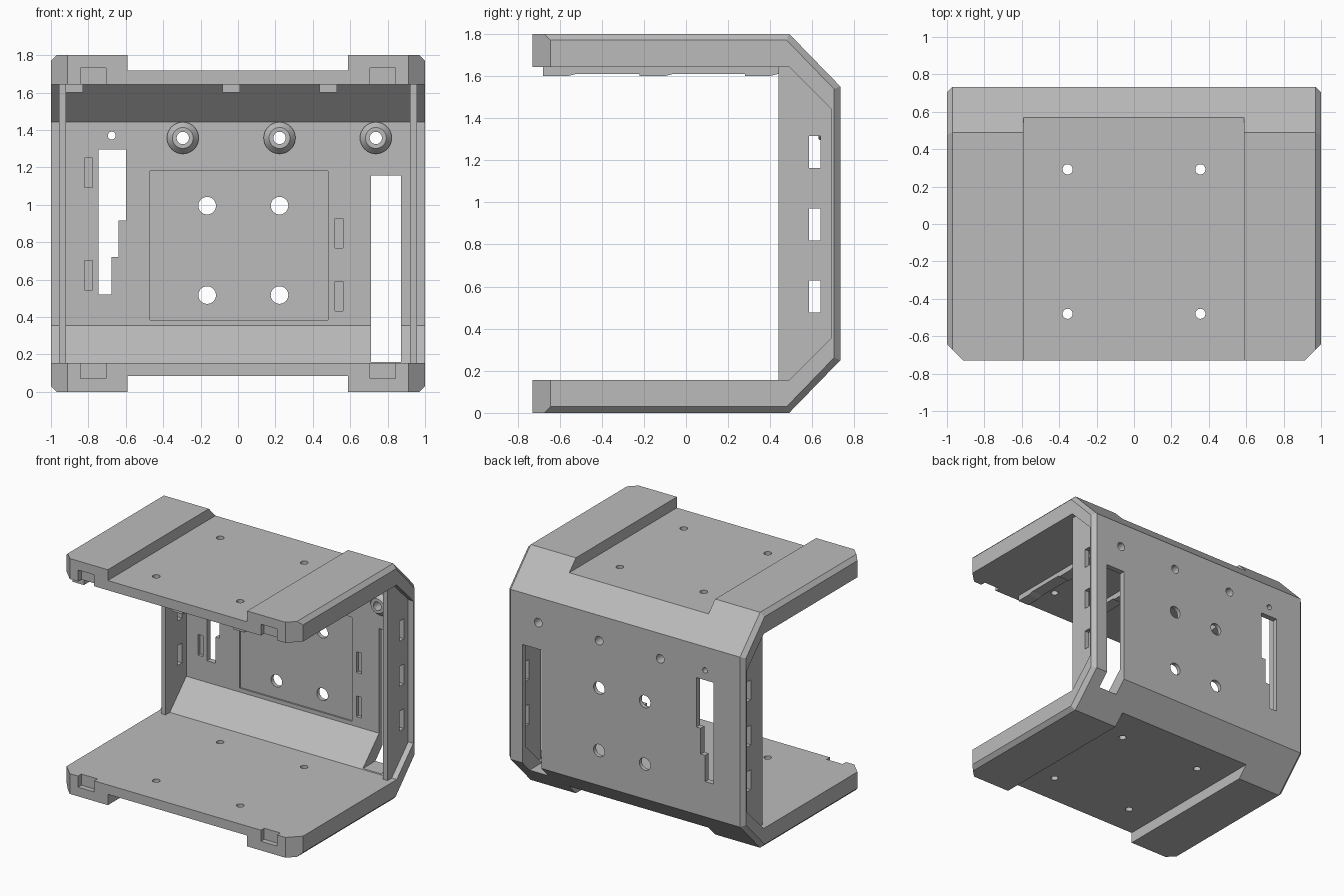
import bpy, bmesh, math
from mathutils import Matrix, Vector

cube = bpy.data.objects.get("Cube")
if cube:
    bpy.data.objects.remove(cube, do_unlink=True)

grey = bpy.data.materials.new("plain grey")
grey.use_nodes = True
COLOUR = (0.5, 0.5, 0.5, 1)
grey.diffuse_color = COLOUR
grey.node_tree.nodes["Principled BSDF"].inputs["Base Color"].default_value = COLOUR


def make(name, bm):
    bmesh.ops.recalc_face_normals(bm, faces=bm.faces)
    mesh = bpy.data.meshes.new(name)
    bm.to_mesh(mesh)
    bm.free()
    mesh.materials.append(grey)
    obj = bpy.data.objects.new(name, mesh)
    bpy.context.collection.objects.link(obj)
    return obj


def loft(bm, rings):
    """Bridge closed rings of points and cap both ends."""
    loops = [[bm.verts.new(p) for p in ring] for ring in rings]
    n = len(loops[0])
    for a, b in zip(loops, loops[1:]):
        for i in range(n):
            j = (i + 1) % n
            bm.faces.new((a[i], a[j], b[j], b[i]))
    bm.faces.new(loops[0])
    bm.faces.new(loops[-1])


def box(bm, x0, x1, y0, y1, z0, z1):
    ring = [(x0, y0), (x1, y0), (x1, y1), (x0, y1)]
    loft(bm, [[(x, y, z) for x, y in ring] for z in (z0, z1)])


def rod(bm, centre, radius, length, axis):
    turn = Matrix.Rotation(math.pi / 2, 4, "X") if axis == "Y" else Matrix()
    bmesh.ops.create_cone(bm, cap_ends=True, segments=32, radius1=radius,
                          radius2=radius, depth=length,
                          matrix=Matrix.Translation(centre) @ turn)


def cut(target, bm):
    cutter = make("cutter", bm)
    cutter.hide_render = True
    mod = target.modifiers.new("cut", "BOOLEAN")
    mod.operation, mod.solver, mod.object = "DIFFERENCE", "EXACT", cutter
    bpy.context.view_layer.objects.active = target
    bpy.ops.object.modifier_apply(modifier=mod.name)
    bpy.data.objects.remove(cutter, do_unlink=True)


def smooth(obj):
    bpy.ops.object.select_all(action="DESELECT")
    obj.select_set(True)
    bpy.context.view_layer.objects.active = obj
    bpy.ops.object.shade_smooth_by_angle(angle=math.radians(25))


# C-shaped shell with bevelled outer side edges
H, FRONT, BACK, WALL = 1.8, -0.73, 0.733, 0.69
LOW, HIGH = 0.155, 1.643


def section(x, inset):
    lower = [(FRONT, inset), (0.49 - inset * 0.4, inset),
             (BACK - inset, 0.25 + inset * 0.4)]
    inner = [(WALL, HIGH - 0.2), (0.49, HIGH), (FRONT, HIGH)]
    outer = lower + [(y, H - z) for y, z in reversed(lower)]
    inside = inner[::-1] + [(y, LOW + HIGH - z) for y, z in inner]
    return [(x, y, z) for y, z in outer + inside]


bm = bmesh.new()
loft(bm, [section(-1, 0.03), section(-0.97, 0), section(0.97, 0), section(1, 0.03)])
shell = make("shell", bm)

# Plate recesses, corner chamfers, front pockets and wall pockets
bm = bmesh.new()
box(bm, -0.59, 0.588, -1, 1, 1.717, 2)
box(bm, -0.59, 0.588, -1, 1, -0.2, 0.083)
for s in (-1, 1):
    tri = [(s * 0.81, -0.83), (s * 1.1, -0.83), (s * 1.1, -0.545)]
    loft(bm, [[(x, y, z) for x, y in tri] for z in (-0.1, 1.9)])
    a, b = sorted((s * 0.705, s * 0.842))
    box(bm, a, b, -0.8, -0.69, 0.07, 0.2)
    box(bm, a, b, -0.8, -0.69, 1.6, 1.73)
box(bm, -0.47, 0.48, 0.6, WALL + 0.012, 0.385, 1.18)
for x, z in ((-0.8, 1.17), (-0.8, 0.622), (0.54, 0.848), (0.54, 0.51)):
    box(bm, x - 0.021, x + 0.021, 0.6, WALL + 0.025, z - 0.079, z + 0.079)
cut(shell, bm)

# Through holes and cable openings
bm = bmesh.new()
for x in (-0.355, 0.355):
    for y in (-0.48, 0.292):
        rod(bm, (x, y, 0.9), 0.027, 2.4, "Z")
for x in (-0.165, 0.222):
    for z in (0.517, 0.995):
        rod(bm, (x, 0.7, z), 0.047, 0.3, "Y")
BOSSES = [-0.295, 0.222, 0.737]
for x in BOSSES:
    rod(bm, (x, 0.7, 1.357), 0.033, 0.3, "Y")
rod(bm, (-0.675, 0.7, 1.37), 0.021, 0.3, "Y")
box(bm, 0.71, 0.872, 0.47, 0.9, 0.16, 1.155)
steps = [(-0.745, 1.295), (-0.6, 1.295), (-0.6, 0.917), (-0.638, 0.917),
         (-0.638, 0.72), (-0.675, 0.72), (-0.675, 0.52), (-0.745, 0.52)]
loft(bm, [[(x, y, z) for x, z in steps] for y in (0.5, 0.9)])
cut(shell, bm)
smooth(shell)

# Side flanges with three windows each
for s, name in ((1, "left_flange"), (-1, "right_flange")):
    x0, x1 = sorted((s * 0.92, s * 0.957))
    outline = [(0.44, LOW - 0.01), (0.49, LOW - 0.01), (WALL + 0.01, 0.345),
               (WALL + 0.01, 1.453), (0.49, HIGH + 0.01), (0.44, HIGH + 0.01)]
    bm = bmesh.new()
    loft(bm, [[(x, y, z) for y, z in outline] for x in (x0, x1)])
    flange = make(name, bm)
    bm = bmesh.new()
    for z in (0.553, 0.895, 1.24):
        box(bm, x0 - 0.1, x1 + 0.1, 0.584, 0.638, z - 0.076, z + 0.076)
    cut(flange, bm)

# Tapered screw bosses on the back wall
for i, x in enumerate(BOSSES):
    bm = bmesh.new()
    rings = []
    for r, y in ((0.033, WALL + 0.003), (0.085, WALL + 0.003), (0.085, WALL - 0.025),
                 (0.056, WALL - 0.06), (0.033, WALL - 0.06)):
        rings.append([bm.verts.new((x + r * math.cos(k * math.tau / 32), y,
                                    1.357 + r * math.sin(k * math.tau / 32)))
                      for k in range(32)])
    for a, b in zip(rings, rings[1:] + rings[:1]):
        for k in range(32):
            j = (k + 1) % 32
            bm.faces.new((a[k], a[j], b[j], b[k]))
    smooth(make(f"screw_boss_{i + 1}", bm))

# Rails under the top plate, each with thicker tapered pads
for i, x in enumerate((-0.875, -0.037, 0.483)):
    profile = [(-0.68, HIGH + 0.005), (-0.68, 1.6)]
    for y in (-0.68, -0.22, 0.28):
        profile += [(y, 1.61), (y, 1.6), (y + 0.12, 1.6), (y + 0.16, 1.61)]
    profile = profile[:1] + profile[3:] + [(0.49, 1.61), (0.49, HIGH + 0.005)]
    bm = bmesh.new()
    loft(bm, [[(px, y, z) for y, z in profile] for px in (x - 0.047, x + 0.047)])
    make(f"top_rail_{i + 1}", bm)
